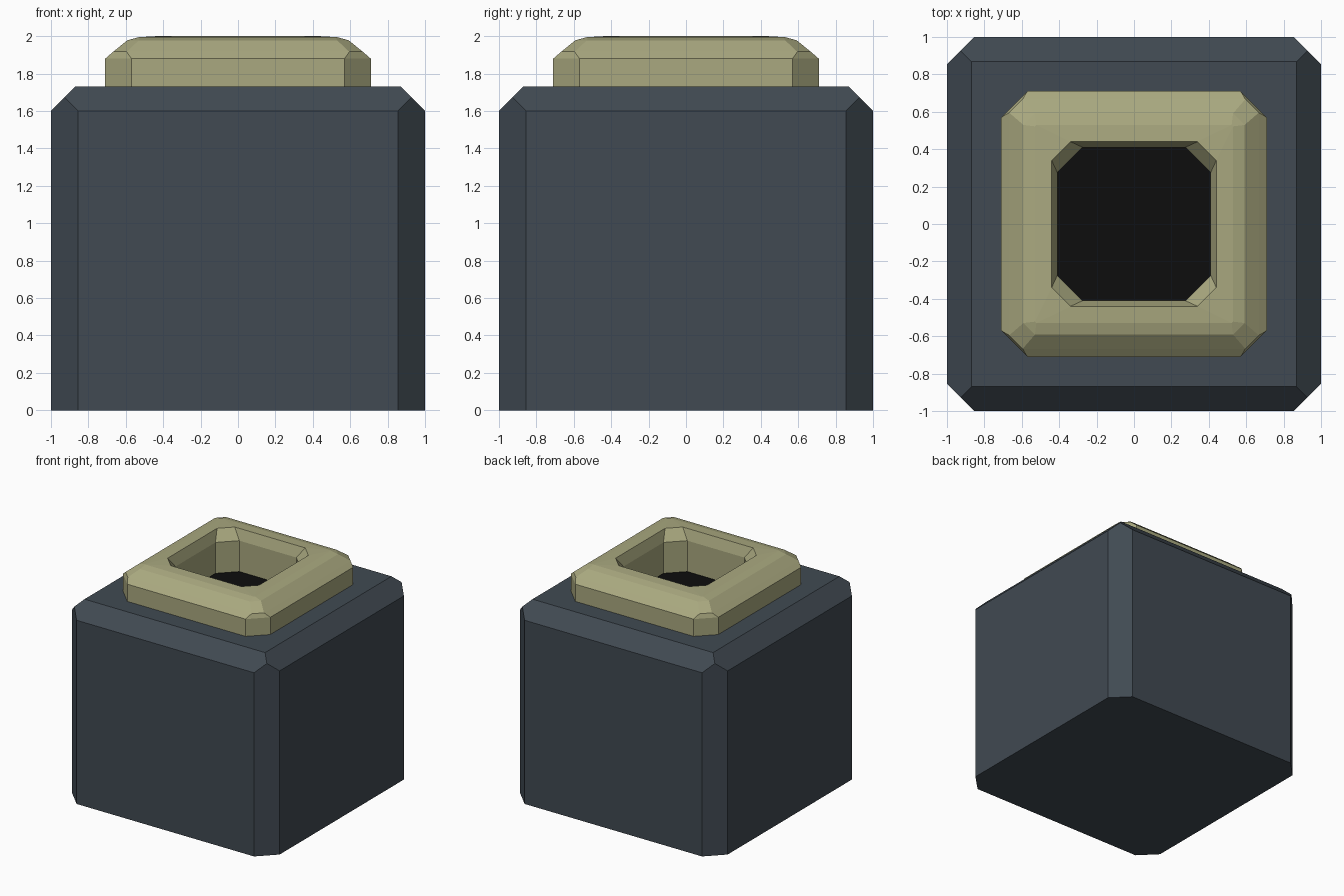
import bpy, bmesh

if "Cube" in bpy.data.objects:
    bpy.data.objects.remove(bpy.data.objects["Cube"])


def material(name, rgb):
    m = bpy.data.materials.new(name)
    m.diffuse_color = (*rgb, 1)
    m.use_nodes = True
    m.node_tree.nodes["Principled BSDF"].inputs["Base Color"].default_value = m.diffuse_color
    return m


def finish(bm, name, mat):
    bmesh.ops.recalc_face_normals(bm, faces=bm.faces[:])
    me = bpy.data.meshes.new(name)
    bm.to_mesh(me)
    bm.free()
    me.materials.append(mat)
    ob = bpy.data.objects.new(name, me)
    bpy.context.collection.objects.link(ob)
    return ob


def octagon(h, c, z):
    """Square of half-width h whose corners are cut at c."""
    return [(h, -c, z), (h, c, z), (c, h, z), (-c, h, z),
            (-h, c, z), (-h, -c, z), (-c, -h, z), (c, -h, z)]


def loft(name, sections, mat, closed):
    bm = bmesh.new()
    loops = [[bm.verts.new(p) for p in octagon(*s)] for s in sections]
    pairs = list(zip(loops, loops[1:]))
    if closed:
        pairs.append((loops[-1], loops[0]))
    else:
        bm.faces.new(loops[0])
        bm.faces.new(loops[-1])
    for a, b in pairs:
        for i in range(8):
            j = (i + 1) % 8
            bm.faces.new((a[i], a[j], b[j], b[i]))
    return finish(bm, name, mat)


slate = material("slate_glass", (0.052, 0.068, 0.085))
olive = material("olive_rim", (0.40, 0.395, 0.215))
black = material("black_ink", (0.004, 0.004, 0.004))

# Chamfered bottle body: hull of its corner points, then a well under the rim
bm = bmesh.new()
points = octagon(1, 0.855, 0) + octagon(1, 0.855, 1.6)
for h, z in ((0.9275, 1.6725), (0.87, 1.73)):
    points += [(sx * h, sy * h, z) for sx in (-1, 1) for sy in (-1, 1)]
for p in points:
    bm.verts.new(p)
bmesh.ops.convex_hull(bm, input=bm.verts[:])
bmesh.ops.dissolve_limit(bm, angle_limit=0.02, verts=bm.verts[:], edges=bm.edges[:])
bm.normal_update()
top = max(bm.faces, key=lambda f: f.calc_center_median().z)
bmesh.ops.inset_region(bm, faces=[top], thickness=0.41)
hole = bmesh.ops.extrude_discrete_faces(bm, faces=[top])["faces"]
bmesh.ops.translate(bm, verts=hole[0].verts[:], vec=(0, 0, -0.2))
finish(bm, "bottle_body", slate)

# Bevelled rim ring: half-width, corner cut, height
loft("bottle_rim", [
    (0.71, 0.57, 1.73), (0.71, 0.57, 1.88), (0.667, 0.595, 1.917),
    (0.592, 0.53, 1.978), (0.53, 0.522, 1.995), (0.44, 0.34, 2.0),
    (0.41, 0.275, 1.91), (0.41, 0.275, 1.64), (0.45, 0.32, 1.66),
    (0.47, 0.35, 1.73)], olive, True)

# Dark liquid surface inside the opening
loft("ink_surface", [(0.45, 0.4, 1.55), (0.45, 0.4, 1.63)], black, False)
